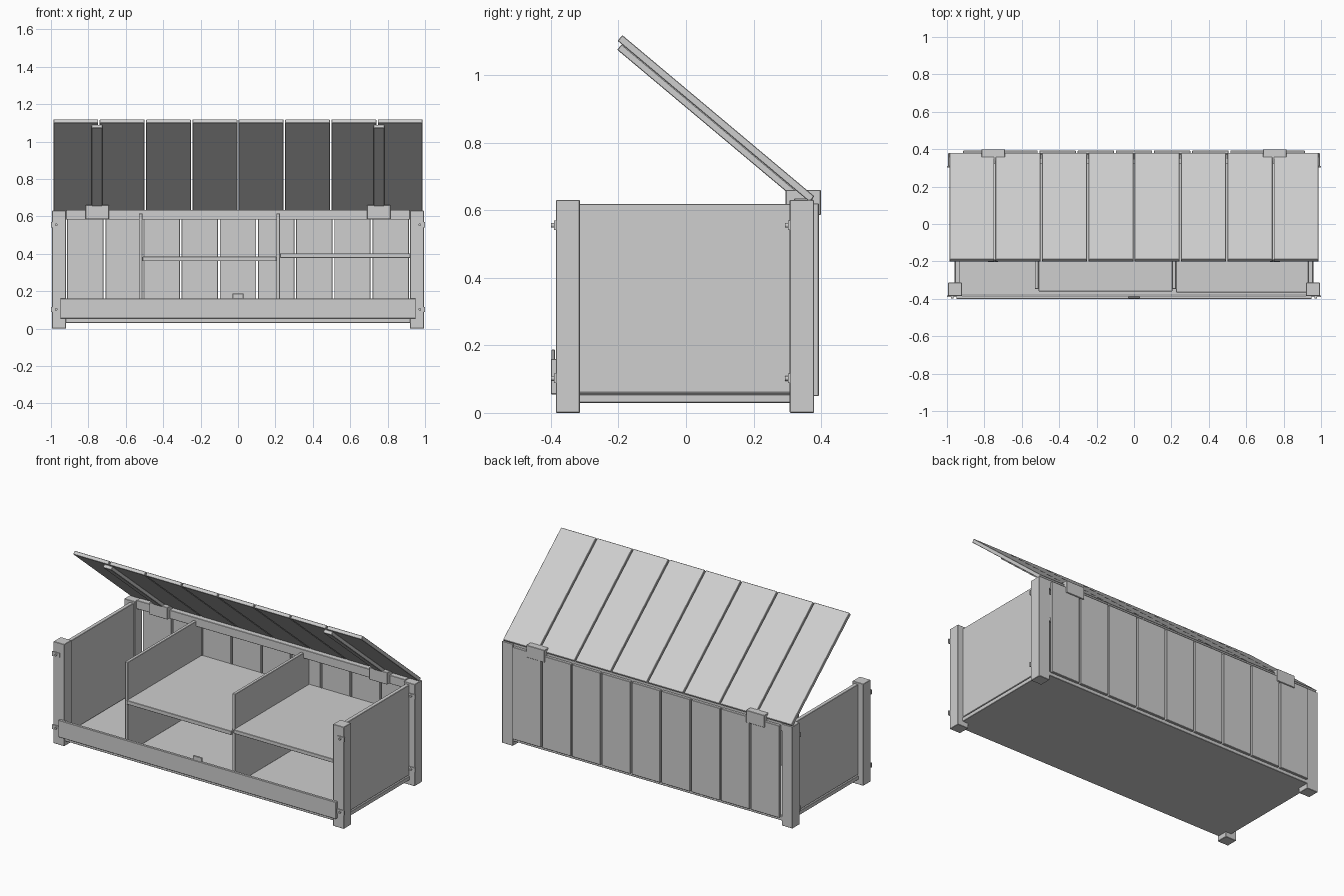
import bpy, math

if "Cube" in bpy.data.objects:
    bpy.data.objects.remove(bpy.data.objects["Cube"])

mat = bpy.data.materials.new("plain_grey")
mat.diffuse_color = (0.62, 0.62, 0.62, 1)
mat.use_nodes = True
mat.node_tree.nodes["Principled BSDF"].inputs["Base Color"].default_value = mat.diffuse_color


def finish(ob, name, bevel):
    ob.name = name
    ob.data.materials.append(mat)
    if bevel:
        m = ob.modifiers.new("edge", 'BEVEL')
        m.width = bevel
        m.segments = 1
    return ob


def box(name, x, y, z, bevel=0.002):
    """Box from (min, max) ranges."""
    bpy.ops.mesh.primitive_cube_add(size=1, location=[sum(r) / 2 for r in (x, y, z)])
    ob = bpy.context.object
    ob.scale = [abs(r[1] - r[0]) for r in (x, y, z)]
    bpy.ops.object.transform_apply(location=False, rotation=False, scale=True)
    return finish(ob, name, bevel)


def sx(s, a, b):
    return (min(s * a, s * b), max(s * a, s * b))


# base
box("bottom_panel", (-0.96, 0.96), (-0.378, 0.378), (0.03, 0.055))
box("front_board", (-0.95, 0.95), (-0.40, -0.383), (0.055, 0.16))
box("latch_plate", (-0.03, 0.03), (-0.398, -0.388), (0.14, 0.187))

for s, side in ((-1, "left"), (1, "right")):
    # corner posts
    box(side + "_front_post", sx(s, 0.92, 0.994), (-0.385, -0.314), (0, 0.63))
    box(side + "_rear_post", sx(s, 0.92, 0.994), (0.307, 0.379), (0, 0.63))
    # end panels
    box(side + "_end_panel", sx(s, 0.932, 0.957), (-0.35, 0.345), (0.06, 0.618))
    # bolt plates on the fronts of the posts
    for yf, row in ((-0.385, "front"), (0.307, "rear")):
        for z, lvl in ((0.102, "lower"), (0.555, "upper")):
            n = f"{side}_{row}_{lvl}"
            box(n + "_bolt_plate", sx(s, 0.95, 1.0), (yf - 0.005, yf + 0.002),
                (z - 0.014, z + 0.014), 0)
            bpy.ops.mesh.primitive_cylinder_add(
                vertices=12, radius=0.007, depth=0.012,
                location=(s * 0.972, yf - 0.008, z), rotation=(math.pi / 2, 0, 0))
            finish(bpy.context.object, n + "_bolt", 0)
    # hinge
    box(side + "_hinge", sx(s, 0.69, 0.815), (0.295, 0.399), (0.585, 0.66))

# back planks and top rail
pitch = 0.204
for i in range(9):
    c = (i - 4) * pitch
    box(f"back_plank_{i + 1}", (c - pitch / 2 + 0.005, c + pitch / 2 - 0.005),
        (0.374, 0.393), (0.05, 0.62))
box("rear_top_rail", (-0.92, 0.92), (0.32, 0.374), (0.582, 0.635))

# dividers and shelves
box("left_divider", (-0.53, -0.51), (-0.348, 0.374), (0.055, 0.615))
box("right_divider", (0.205, 0.225), (-0.348, 0.374), (0.055, 0.615))
box("middle_shelf", (-0.51, 0.205), (-0.36, 0.374), (0.36, 0.385))
box("right_shelf", (0.225, 0.932), (-0.365, 0.374), (0.378, 0.402))

# open lid, tilted about its rear edge
ang = math.radians(40)
ca, sa = math.cos(ang), math.sin(ang)


def lid_box(name, x, u, n):
    ob = box(name, x, (0, u[1] - u[0]), (0, n[1] - n[0]))
    um, nm = sum(u) / 2, sum(n) / 2
    ob.location = (sum(x) / 2, 0.38 - um * ca + nm * sa, 0.641 + um * sa + nm * ca)
    ob.rotation_euler = (-ang, 0, 0)


w = 1.982 / 8
for i in range(8):
    a = -0.991 + i * w
    lid_box(f"lid_board_{i + 1}", (a + 0.004, a + w - 0.004), (0, 0.742), (-0.022, 0))
for s, side in ((-1, "left"), (1, "right")):
    lid_box(side + "_lid_batten", sx(s, 0.725, 0.782), (0.055, 0.726), (-0.043, -0.022))
